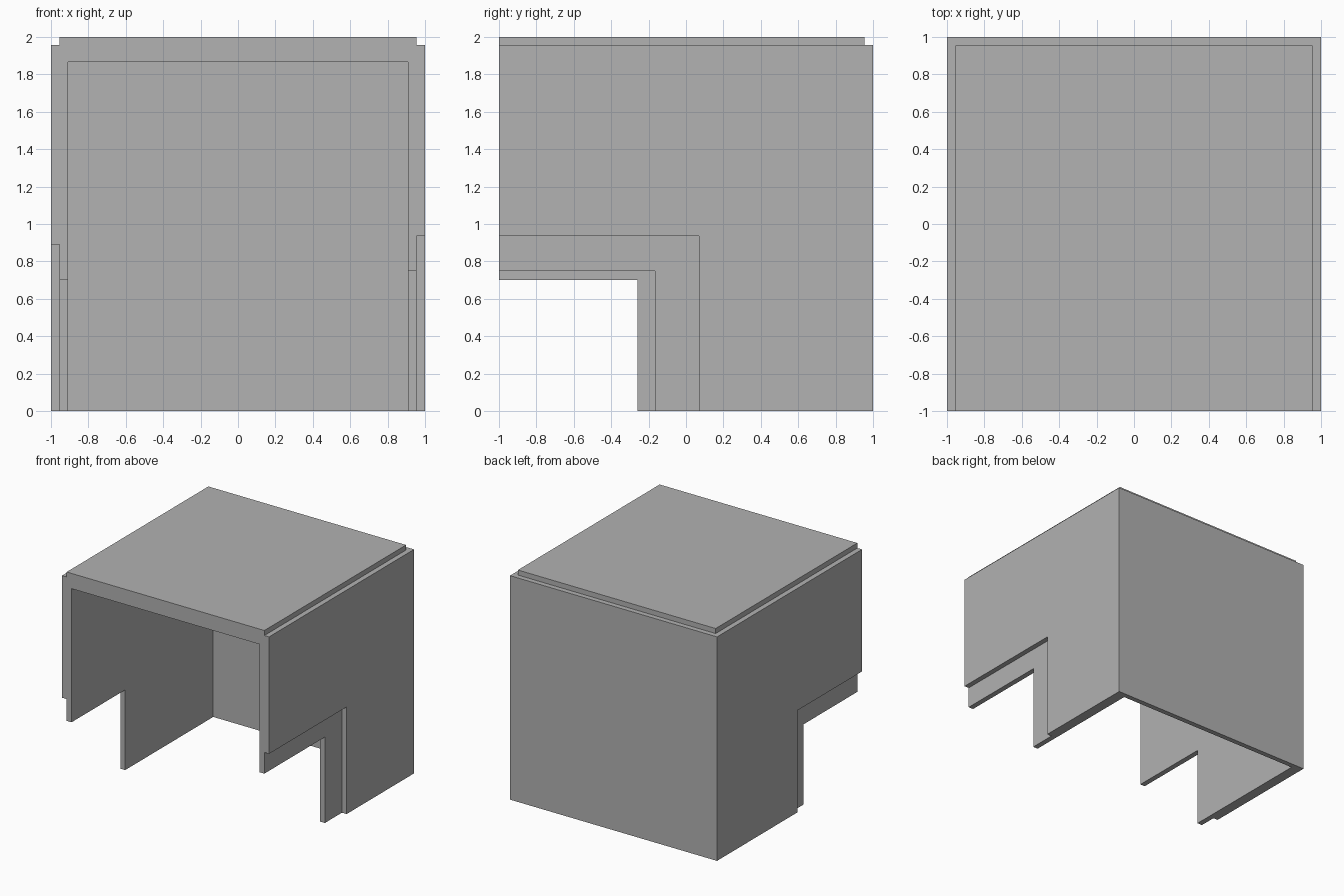
import bpy
import bmesh
from mathutils import Vector

default = bpy.data.objects.get("Cube")
if default:
    bpy.data.objects.remove(default, do_unlink=True)

# Single plain grey
GREY = (0.445, 0.445, 0.445, 1.0)
grey = bpy.data.materials.new("plain_grey")
grey.use_nodes = True
grey.diffuse_color = GREY
grey.node_tree.nodes["Principled BSDF"].inputs["Base Color"].default_value = GREY

# Layer positions, measured outward from the centre
INNER, SEAM, OUTER = 0.908, 0.955, 1.0
CEILING, DECK, TOP = 1.867, 1.956, 2.0


def prism(name, profile, start, offset):
    """Extrude a flat polygon, placed by start(u, v), along offset."""
    bm = bmesh.new()
    face = bm.faces.new([bm.verts.new(start(u, v)) for u, v in profile])
    extruded = bmesh.ops.extrude_face_region(bm, geom=[face])["geom"]
    moved = [g for g in extruded if isinstance(g, bmesh.types.BMVert)]
    bmesh.ops.translate(bm, verts=moved, vec=Vector(offset))
    bmesh.ops.recalc_face_normals(bm, faces=bm.faces)
    mesh = bpy.data.meshes.new(name)
    bm.to_mesh(mesh)
    bm.free()
    mesh.materials.append(grey)
    obj = bpy.data.objects.new(name, mesh)
    bpy.context.collection.objects.link(obj)
    return obj


def slab(name, x, y, z0, z1):
    """Horizontal or upright board, symmetric in x."""
    outline = [(-x, y[0]), (x, y[0]), (x, y[1]), (-x, y[1])]
    return prism(name, outline, lambda u, v: (u, v, z0), (0, 0, z1 - z0))


def side_panel(name, x0, x1, notch_y, notch_z):
    """Side wall layer with its lower front corner notched out."""
    outline = [(-OUTER, notch_z), (notch_y, notch_z), (notch_y, 0),
               (SEAM, 0), (SEAM, DECK), (-OUTER, DECK)]
    return prism(name, outline, lambda u, v: (x0, u, v), (x1 - x0, 0, 0))


# Side walls: two layers each, with a different notch on every layer
for side, sign, inner_notch, outer_notch in (
        ("left", 1, (-0.165, 0.75), (0.07, 0.935)),
        ("right", -1, (-0.26, 0.70), (-0.11, 0.89))):
    side_panel(side + "_inner_panel", sign * INNER, sign * SEAM, *inner_notch)
    side_panel(side + "_outer_panel", sign * SEAM, sign * OUTER, *outer_notch)

# Back wall and the two roof layers
slab("back_panel", OUTER, (SEAM, OUTER), 0, DECK)
slab("roof_lining", INNER, (-OUTER, SEAM), CEILING, DECK)
slab("roof_cap", SEAM, (-OUTER, SEAM), DECK, TOP)
